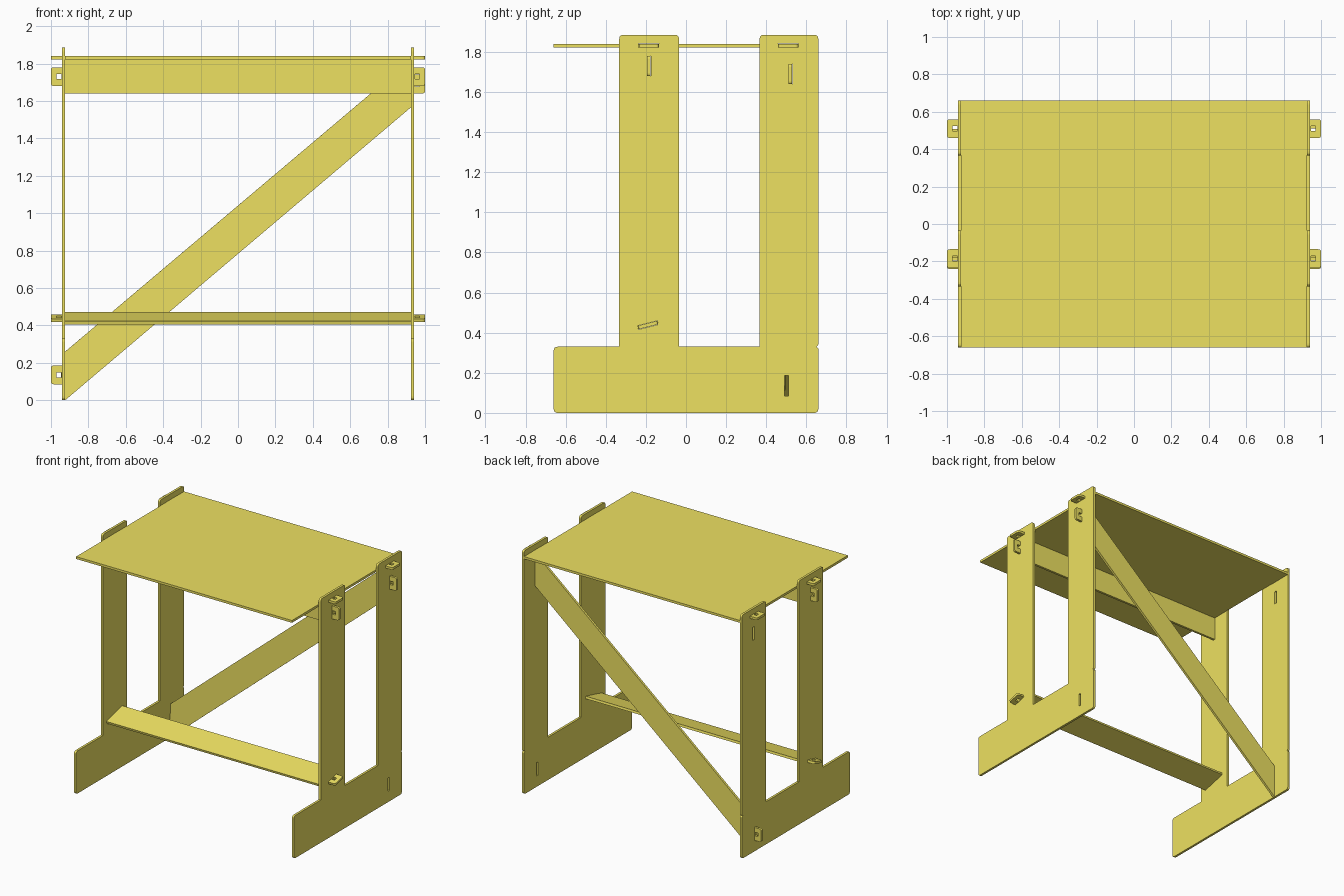
import bpy, bmesh, math
from mathutils import Matrix, Vector

if "Cube" in bpy.data.objects:
    bpy.data.objects.remove(bpy.data.objects["Cube"])

T = 0.018          # sheet thickness
INNER = 0.924      # inner face of the side panels
TIP = 1.0          # outer end of the tabs
TAB = 0.10         # tab width

mat = bpy.data.materials.new("yellow_board")
mat.diffuse_color = (0.85, 0.75, 0.12, 1)
mat.use_nodes = True
mat.node_tree.nodes["Principled BSDF"].inputs["Base Color"].default_value = mat.diffuse_color


def fillet(points):
    """Round every (u, v, radius) corner of a closed outline."""
    out = []
    for i, (u, v, r) in enumerate(points):
        p = Vector((u, v))
        if r == 0:
            out.append(p)
            continue
        prev, nxt = Vector(points[i - 1][:2]), Vector(points[(i + 1) % len(points)][:2])
        a = p + (prev - p).normalized() * r
        b = p + (nxt - p).normalized() * r
        for k in range(5):
            t = k / 4
            out.append(a * (1 - t) ** 2 + p * 2 * t * (1 - t) + b * t ** 2)
    return out


def rect(cu, cv, w, h, angle=0):
    c, s = math.cos(angle), math.sin(angle)
    return [(cu + x * c - y * s, cv + x * s + y * c, 0)
            for x, y in ((-w/2, -h/2), (w/2, -h/2), (w/2, h/2), (-w/2, h/2))]


def plate(name, outlines, matrix):
    """Sheet cut from a flat outline; later outlines are holes."""
    curve = bpy.data.curves.new(name, 'CURVE')
    curve.dimensions = '2D'
    curve.fill_mode = 'BOTH'
    curve.extrude = T / 2
    for outline in outlines:
        pts = fillet(outline)
        sp = curve.splines.new('POLY')
        sp.points.add(len(pts) - 1)
        for q, p in zip(sp.points, pts):
            q.co = (p.x, p.y, 0, 1)
        sp.use_cyclic_u = True
    tmp = bpy.data.objects.new(name + "_outline", curve)
    bpy.context.collection.objects.link(tmp)
    bpy.context.view_layer.update()
    mesh = bpy.data.meshes.new_from_object(
        tmp.evaluated_get(bpy.context.evaluated_depsgraph_get()))
    bpy.data.objects.remove(tmp)
    bm = bmesh.new()
    bm.from_mesh(mesh)
    bmesh.ops.remove_doubles(bm, verts=bm.verts, dist=1e-5)
    bmesh.ops.recalc_face_normals(bm, faces=bm.faces)
    for f in bm.faces:
        f.smooth = False
    bm.to_mesh(mesh)
    bm.free()
    mesh.name = name
    mesh.materials.clear()
    mesh.materials.append(mat)
    ob = bpy.data.objects.new(name, mesh)
    ob.matrix_world = matrix
    bpy.context.collection.objects.link(ob)
    return ob


def board(name, left, right, left_tabs, right_tabs, matrix):
    """Cross board with pierced tabs; left/right are (low, high) end heights."""
    def tab(s, v):
        h = s * TAB / 2
        return [(s * INNER, v - h, 0), (s * TIP, v - h, 0.015),
                (s * TIP, v + h, 0.015), (s * INNER, v + h, 0)]
    outline = [(-INNER, left[0], 0), (INNER, right[0], 0)]
    for v in sorted(right_tabs):
        outline += tab(1, v)
    outline += [(INNER, right[1], 0), (-INNER, left[1], 0)]
    for v in sorted(left_tabs, reverse=True):
        outline += tab(-1, v)
    holes = [rect(s * 0.958, v, 0.026, 0.028)
             for s, tabs in ((-1, left_tabs), (1, right_tabs)) for v in tabs]
    return plate(name, [outline] + holes, matrix)


# Side panels: foot with two legs, drawn in the y-z plane, with tab slots
R = 0.02
tilt = math.radians(14)
side = [(-0.66, 0, R), (0.66, 0, R), (0.66, 0.322, 0.005), (0.65, 0.33, 0.003),
        (0.66, 0.338, 0.005), (0.66, 1.885, R), (0.367, 1.885, R), (0.367, 0.33, 0),
        (-0.035, 0.33, 0), (-0.035, 1.885, R), (-0.333, 1.885, R), (-0.333, 0.33, 0),
        (-0.66, 0.33, R)]
S, L = T + 0.002, TAB + 0.002
slots = [rect(-0.185, 1.831, L, S), rect(0.51, 1.831, L, S),
         rect(-0.185, 1.73, S, L), rect(-0.19, 0.438, L, S, tilt)]
for name, s in (("left_side_panel", -1), ("right_side_panel", 1)):
    y = 0.51 + s * 0.01
    diag = [rect(0.52, 1.69, S, L), rect(0.50, 0.135, S, L)]
    axes = Matrix(((0, 0, 1, s * (INNER + T / 2)), (1, 0, 0, 0), (0, 1, 0, 0), (0, 0, 0, 1)))
    plate(name, [side] + slots + diag, axes)

# Table top
board("table_top", (-0.66, 0.66), (-0.66, 0.66), (-0.185, 0.51), (-0.185, 0.51),
      Matrix.Translation((0, 0, 1.831)))

# Upright rail under the top
upright = Matrix.Rotation(math.pi / 2, 4, 'X')
board("upper_rail", (1.64, 1.821), (1.64, 1.821), (1.73,), (1.73,),
      Matrix.Translation((0, -0.185, 0)) @ upright)

# Tilted foot rest between the front legs
board("foot_rest", (-0.1, 0.1), (-0.1, 0.1), (0,), (0,),
      Matrix.Translation((0, -0.19, 0.438)) @ Matrix.Rotation(tilt, 4, 'X'))

# Diagonal back brace, slightly skewed between its two slots
board("diagonal_brace", (0, 0.26), (1.565, 1.821), (0.135,), (1.69,),
      Matrix.Translation((0, 0.51, 0)) @ Matrix.Rotation(math.atan(0.01 / 0.93), 4, 'Z') @ upright)
